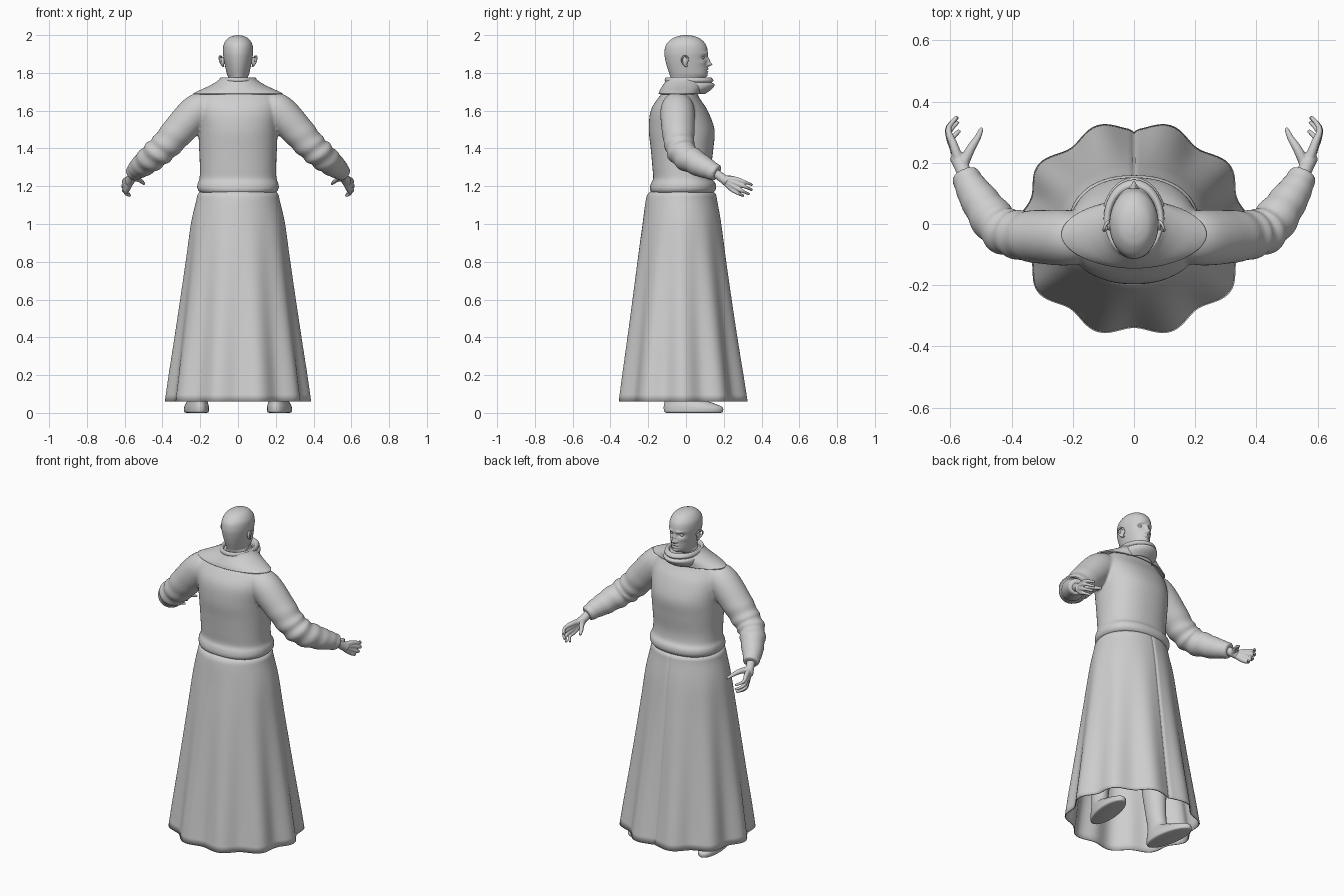
import bpy, bmesh, math
from mathutils import Vector

cube = bpy.data.objects.get("Cube")
if cube:
    bpy.data.objects.remove(cube)

CLAY = (0.62, 0.62, 0.62, 1)
clay = bpy.data.materials.new("plain_grey")
clay.use_nodes = True
clay.diffuse_color = CLAY
clay.node_tree.nodes["Principled BSDF"].inputs["Base Color"].default_value = CLAY


def spline(rows, steps):
    """Catmull-Rom interpolation of equal-length tuples."""
    pts = [rows[0]] + list(rows) + [rows[-1]]
    out = []
    for a, b, c, d in zip(pts, pts[1:], pts[2:], pts[3:]):
        for k in range(steps):
            t = k / steps
            out.append([q + t / 2 * (r - p + t * (2*p - 5*q + 4*r - s + t * (3*(q - r) + s - p)))
                        for p, q, r, s in zip(a, b, c, d)])
    return out + [list(rows[-1])]


def skin(bm, rings, caps=True):
    """Bridge a list of closed rings of points."""
    vs = [[bm.verts.new(p) for p in ring] for ring in rings]
    n = len(vs[0])
    faces = [bm.faces.new((a[i], a[(i+1) % n], b[(i+1) % n], b[i]))
             for a, b in zip(vs, vs[1:]) for i in range(n)]
    if caps:
        faces += [bm.faces.new(vs[0]), bm.faces.new(vs[-1])]
    bmesh.ops.recalc_face_normals(bm, faces=faces)


def loft(bm, rows, steps=6, seg=64, power=2, x=0, caps=True, shape=None):
    """Stack of oval sections given as (z, half width, back y, front y)."""
    rings = []
    for z, rx, yb, yf in spline(rows, steps):
        ring = []
        for i in range(seg):
            a = 2 * math.pi * i / seg
            c, s = math.cos(a), math.sin(a)
            k = shape(a, z) if shape else 1
            ring.append(Vector((
                x + k * rx * math.copysign(abs(c) ** (2 / power), c),
                (yb + yf) / 2 + k * (yf - yb) / 2 * math.copysign(abs(s) ** (2 / power), s), z)))
        rings.append(ring)
    skin(bm, rings, caps)


def tube(bm, path, side=1, steps=6, seg=20, ripple=None):
    """Round limb along (x, y, z, radius) points."""
    pts = spline(path, steps)
    pos = [Vector((side * p[0], p[1], p[2])) for p in pts]
    rings = []
    for i, p in enumerate(pos):
        t = (pos[min(i + 1, len(pos) - 1)] - pos[max(i - 1, 0)]).normalized()
        u = t.cross(Vector((0, 0, 1))).normalized()
        v = t.cross(u)
        ring = []
        for j in range(seg):
            a = 2 * math.pi * j / seg
            r = pts[i][3] * (ripple(i / (len(pos) - 1), a) if ripple else 1)
            ring.append(p + r * (math.cos(a) * u + math.sin(a) * v))
        rings.append(ring)
    skin(bm, rings)


def ball(bm, centre, scale):
    made = bmesh.ops.create_uvsphere(bm, u_segments=24, v_segments=16, radius=1)["verts"]
    for v in made:
        v.co = Vector(centre) + Vector(v.co[i] * scale[i] for i in range(3))


def finish(name, bm, voxel=0, blend=3, mirror=False, thick=0):
    mesh = bpy.data.meshes.new(name)
    bm.to_mesh(mesh)
    bm.free()
    mesh.materials.append(clay)
    for f in mesh.polygons:
        f.use_smooth = True
    ob = bpy.data.objects.new(name, mesh)
    bpy.context.collection.objects.link(ob)
    if thick:
        m = ob.modifiers.new("thickness", 'SOLIDIFY')
        m.thickness, m.offset = thick, 0
    if voxel:
        m = ob.modifiers.new("fuse", 'REMESH')
        m.mode, m.voxel_size, m.use_smooth_shade = 'VOXEL', voxel, True
        m = ob.modifiers.new("soften", 'SMOOTH')
        m.factor, m.iterations = 0.5, blend
    if mirror:
        ob.modifiers.new("other_side", 'MIRROR')
    return ob


# Flared skirt with ten folds and a front seam
def folds(a, z):
    low = max(0, min(1, (1.1 - z) / 0.9))
    seam = 0.03 * math.exp(-((a - math.pi / 2) / 0.025) ** 2)
    return 1 + 0.045 * low * math.cos(10 * a) - seam


bm = bmesh.new()
loft(bm, [(1.17, .195, -.185, .14), (1.155, .211, -.201, .156), (1.12, .219, -.211, .163),
          (1.0, .245, -.228, .185), (.8, .27, -.257, .213), (.4, .322, -.308, .27),
          (.06, .368, -.352, .322)], seg=240, caps=False, shape=folds)
finish("skirt", bm, thick=.006)


# Sweater: gathered torso fused with creased sleeves
def creases(t, a):
    elbow = math.exp(-((t - .55) / .16) ** 2)
    cuff = math.exp(-((t - .93) / .08) ** 2)
    return 1 + (.075 * elbow + .05 * cuff) * math.sin(62 * t + 1.5 * math.sin(a))


bm = bmesh.new()
loft(bm, [(1.165, .2, -.185, .145), (1.185, .215, -.192, .159), (1.215, .214, -.186, .157),
          (1.24, .204, -.174, .139), (1.3, .202, -.178, .134), (1.4, .206, -.187, .145),
          (1.5, .211, -.197, .151), (1.6, .22, -.187, .115), (1.67, .205, -.145, .07),
          (1.72, .14, -.1, .05), (1.76, .08, -.09, .05)], power=2.25)
for side in (-1, 1):
    tube(bm, [(.13, -.045, 1.63, .07), (.21, -.045, 1.602, .09), (.3, -.042, 1.51, .088),
              (.38, -.035, 1.42, .079), (.44, -.01, 1.365, .074), (.5, .07, 1.315, .064),
              (.535, .125, 1.288, .052), (.553, .165, 1.268, .044)],
         side, steps=8, seg=32, ripple=creases)
finish("sweater", bm, voxel=.008, blend=5)

# Short shoulder cape
bm = bmesh.new()
loft(bm, [(1.688, .236, -.142, .075), (1.705, .2, -.136, .08), (1.728, .15, -.122, .088),
          (1.75, .112, -.108, .085), (1.768, .09, -.1, .08)], power=1.9, caps=False)
finish("shoulder_cape", bm, thick=.008)

# Rolled cowl collar
bm = bmesh.new()
loft(bm, [(1.69, .098, -.1, .1), (1.715, .104, -.108, .135), (1.737, .1, -.11, .15),
          (1.748, .091, -.102, .136), (1.76, .097, -.111, .143), (1.774, .091, -.106, .13),
          (1.768, .08, -.094, .115), (1.73, .07, -.085, .1)], caps=False)
finish("cowl_collar", bm, thick=.004)

# Bald head with neck, shaped by soft pushes along y
bm = bmesh.new()
loft(bm, [(1.7, .06, -.08, .05), (1.755, .057, -.08, .06), (1.775, .052, -.082, .098),
          (1.795, .059, -.088, .11), (1.83, .067, -.1, .112), (1.87, .075, -.11, .112),
          (1.91, .08, -.114, .115), (1.95, .076, -.105, .105), (1.98, .057, -.075, .077),
          (1.994, .033, -.042, .045), (2.0, .004, -.01, .01)], steps=10, seg=128)
PUSHES = [  # x, z, width, height, amount
    (0, 1.845, .011, .011, .025), (0, 1.866, .009, .016, .014), (.014, 1.842, .007, .007, .008),
    (.031, 1.882, .016, .011, -.014), (.028, 1.903, .02, .007, .006), (.045, 1.855, .016, .012, .004),
    (0, 1.82, .02, .005, .008), (0, 1.806, .017, .005, .007), (0, 1.813, .024, .003, -.004),
    (0, 1.786, .018, .01, .007)]
for v in bm.verts:
    if v.co.y > .03:
        v.co.y += sum(amt * math.exp(-((abs(v.co.x) - x) / w) ** 2 - ((v.co.z - z) / h) ** 2)
                      for x, z, w, h, amt in PUSHES)
finish("head", bm)

bm = bmesh.new()
ball(bm, (.031, .083, 1.881), (.014, .014, .011))
finish("eyes", bm, mirror=True)

# Ears: rim, hollow bowl and lobe
bm = bmesh.new()
tube(bm, [(.076, .012, 1.862, .004), (.087, .006, 1.885, .005), (.097, -.013, 1.887, .005),
          (.097, -.022, 1.866, .005), (.086, -.01, 1.843, .005), (.077, .006, 1.835, .006)], seg=12)
ball(bm, (.08, -.006, 1.862), (.009, .016, .024))
finish("ears", bm, voxel=.0025, blend=2, mirror=True)

# Hands: wrist plus five digits fused together
bm = bmesh.new()
tube(bm, [(.545, .14, 1.28, .026), (.56, .18, 1.252, .024), (.577, .22, 1.222, .026)])
KNUCKLES = [((.59, .26, 1.237), (.606, .31, 1.222), (.578, .35, 1.207)),
            ((.592, .258, 1.219), (.608, .31, 1.198), (.576, .35, 1.18)),
            ((.59, .25, 1.201), (.605, .295, 1.176), (.575, .335, 1.158)),
            ((.583, .24, 1.187), (.595, .275, 1.163), (.57, .305, 1.149))]
for base, middle, tip in KNUCKLES:
    tube(bm, [(.565, .19, 1.24, .018), base + (.014,), middle + (.0095,), tip + (.007,)], seg=14)
tube(bm, [(.56, .19, 1.24, .018), (.535, .243, 1.24, .015), (.512, .28, 1.226, .011),
          (.497, .313, 1.212, .007)], seg=14)
finish("hands", bm, voxel=.0035, blend=3, mirror=True)

# Legs ending in soft shoes
bm = bmesh.new()
loft(bm, [(0, .05, -.1, .182), (.006, .062, -.115, .195), (.03, .063, -.118, .193),
          (.05, .057, -.115, .15), (.075, .048, -.112, .08), (.12, .045, -.105, .01),
          (.35, .06, -.12, .02), (.6, .07, -.11, .04), (.95, .085, -.12, .07)],
     x=.215, seg=40)
for v in bm.verts:
    v.co.x += .12 * v.co.y - .09 * max(0, v.co.z - .1)
finish("legs", bm, mirror=True)
